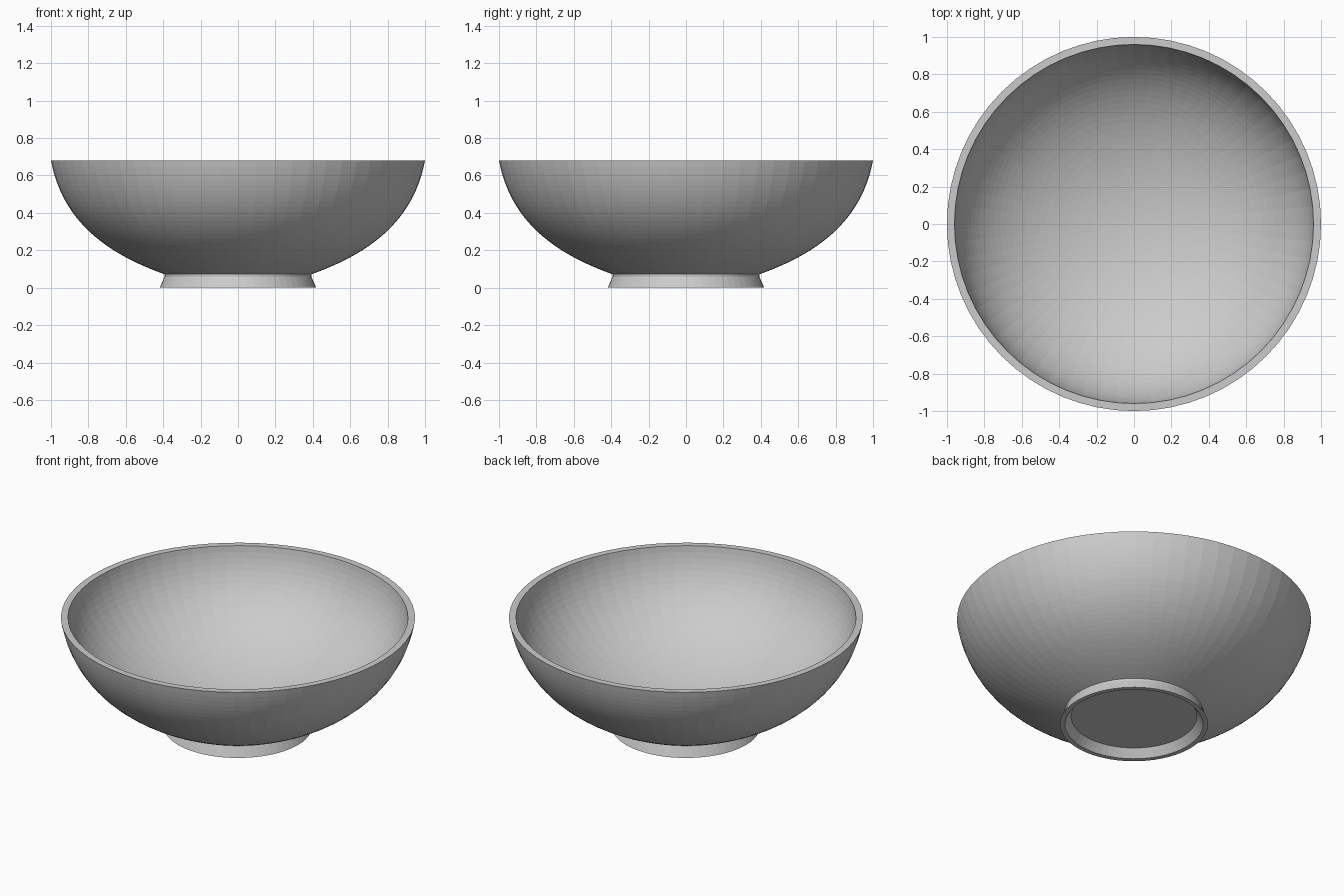
import bpy, bmesh
from math import cos, sin, tau
from mathutils import Vector
from mathutils.geometry import interpolate_bezier

SEGMENTS = 64

cube = bpy.data.objects.get("Cube")
if cube:
    bpy.data.objects.remove(cube, do_unlink=True)

# One plain glaze for the whole bowl
glaze = bpy.data.materials.new("grey_glaze")
glaze.use_nodes = True
GREY = (0.6, 0.6, 0.6, 1)
glaze.diffuse_color = GREY
glaze.node_tree.nodes["Principled BSDF"].inputs["Base Color"].default_value = GREY


def curve(p0, h0, h1, p1, count):
    """Points (radius, height) along a Bezier arc."""
    pts = interpolate_bezier(*[Vector((*p, 0)) for p in (p0, h0, h1, p1)], count)
    return [(p.x, p.y) for p in pts]


def lathe(name, profile):
    """Turn a (radius, height) profile about z; radius 0 makes a pole."""
    bm = bmesh.new()
    rings = []
    for r, z in profile:
        if r < 1e-5:
            rings.append([bm.verts.new((0, 0, z))] * SEGMENTS)
        else:
            rings.append([bm.verts.new((r * cos(tau * i / SEGMENTS),
                                        r * sin(tau * i / SEGMENTS), z))
                          for i in range(SEGMENTS)])
    for a, b in zip(rings, rings[1:]):
        for i in range(SEGMENTS):
            j = (i + 1) % SEGMENTS
            bm.faces.new(dict.fromkeys((a[i], a[j], b[j], b[i])))
    bmesh.ops.recalc_face_normals(bm, faces=bm.faces)
    mesh = bpy.data.meshes.new(name)
    bm.to_mesh(mesh)
    bm.free()
    mesh.materials.append(glaze)
    obj = bpy.data.objects.new(name, mesh)
    bpy.context.collection.objects.link(obj)
    return obj


# Recessed underside, flared foot ring, outer wall, flat rim, rounded inside
underside = [(0, 0.05), (0.355, 0.05), (0.39, 0)]
foot = [(0.418, 0), (0.392, 0.06)]
outer = curve((0.393, 0.072), (0.71, 0.185), (0.94, 0.36), (1, 0.68), 28)
inner = curve((0.96, 0.68), (0.92, 0.3), (0.45, 0.08), (0, 0.08), 32)
lathe("bowl", underside + foot + outer + inner)
